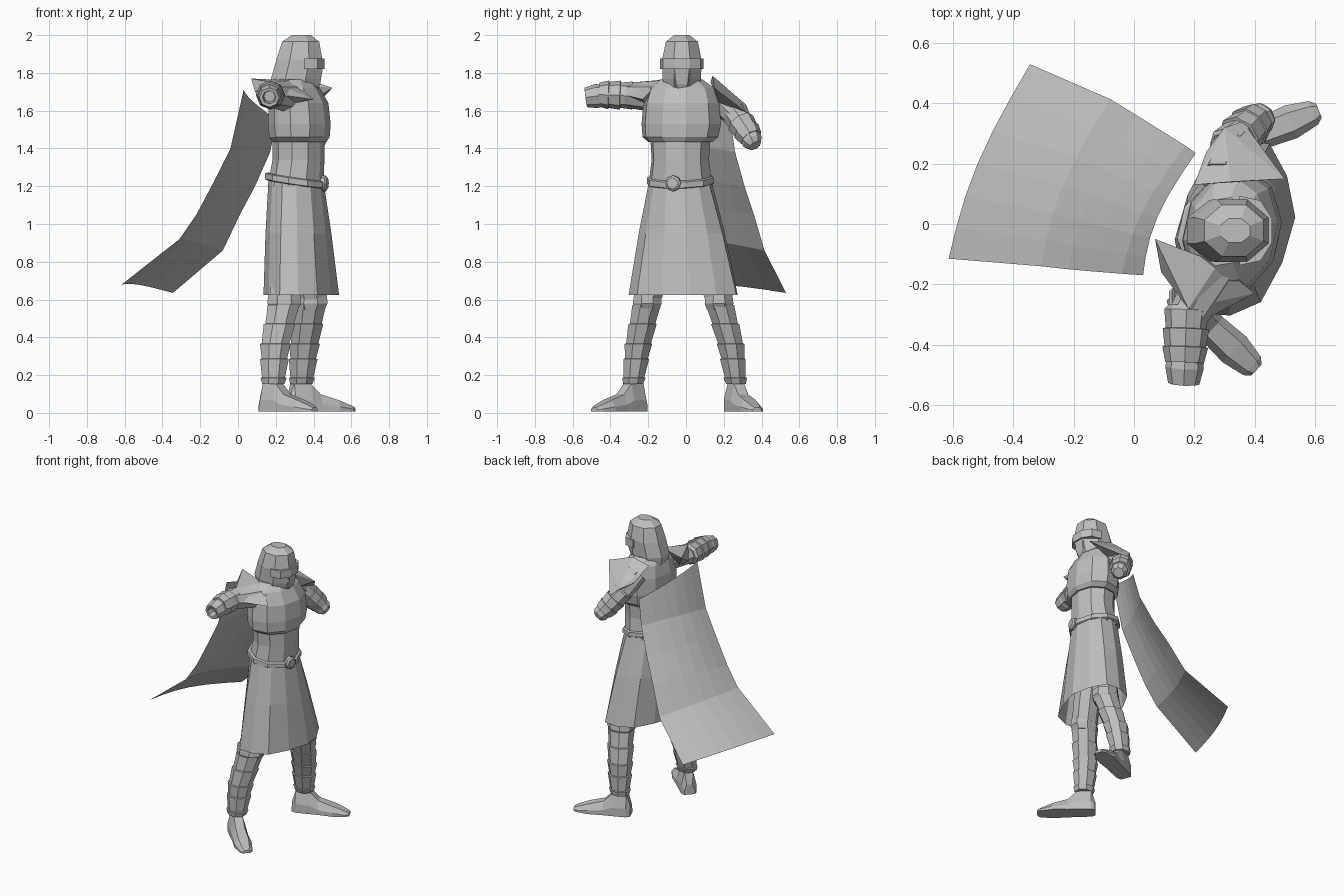
import bpy, bmesh
from math import cos, sin, pi, tau
from mathutils import Vector

if "Cube" in bpy.data.objects:
    bpy.data.objects.remove(bpy.data.objects["Cube"])

GREY = (0.52, 0.52, 0.52, 1)
stone = bpy.data.materials.new("plain grey")
stone.use_nodes = True
stone.diffuse_color = GREY
stone.node_tree.nodes["Principled BSDF"].inputs["Base Color"].default_value = GREY
TWIST = -0.22      # the body is turned a little towards its right


def finish(name, bm):
    bmesh.ops.recalc_face_normals(bm, faces=bm.faces)
    mesh = bpy.data.meshes.new(name)
    bm.to_mesh(mesh)
    bm.free()
    mesh.materials.append(stone)
    obj = bpy.data.objects.new(name, mesh)
    bpy.context.collection.objects.link(obj)
    return obj


def skin(name, rings, closed=True, caps=True):
    """Join a row of equal point rings into a flat-faced surface."""
    bm = bmesh.new()
    rows = [[bm.verts.new(p) for p in ring] for ring in rings]
    n = len(rows[0])
    for a, b in zip(rows, rows[1:]):
        for i in range(n if closed else n - 1):
            j = (i + 1) % n
            bm.faces.new((a[i], a[j], b[j], b[i]))
    if closed and caps:
        bm.faces.new(rows[0])
        bm.faces.new(rows[-1])
    return finish(name, bm)


def hull(name, points):
    bm = bmesh.new()
    for p in points:
        bm.verts.new(p)
    bmesh.ops.convex_hull(bm, input=bm.verts)
    return finish(name, bm)


def stack(name, rings, n=10, yaw=0.0, slope=0.0, fold=0.0, caps=True):
    """Level ellipses given as (x, y, z, depth radius, width radius)."""
    out = []
    for k, (x, y, z, rx, ry) in enumerate(rings):
        ring = []
        for i in range(n):
            a = tau * (i + 0.5) / n
            r = (1 - fold * k * (i % 2)) / cos(pi / n)
            u, v = rx * cos(a) * r, ry * sin(a) * r
            ring.append((x + u * cos(yaw) - v * sin(yaw),
                         y + u * sin(yaw) + v * cos(yaw), z - slope * u))
        out.append(ring)
    return skin(name, out, caps=caps)


def limb(name, start, end, profile, n=8):
    """Turned shape along a line; profile holds (fraction, radius)."""
    a, b = Vector(start), Vector(end)
    turn = (b - a).to_track_quat('Z', 'Y')
    rings = []
    for t, r in profile:
        rings.append([a.lerp(b, t) + turn @ Vector((r * cos(tau * i / n), r * sin(tau * i / n), 0))
                      for i in range(n)])
    return skin(name, rings)


# Torso
stack("abdomen", [(.305, -.03, 1.20, .14, .165), (.32, -.03, 1.34, .13, .148),
                  (.32, -.03, 1.46, .13, .155)], yaw=TWIST)
stack("breastplate", [(.325, -.03, 1.435, .135, .165), (.325, -.03, 1.46, .15, .195),
                      (.325, -.025, 1.53, .155, .205), (.32, -.025, 1.64, .148, .195),
                      (.305, -.025, 1.72, .12, .17), (.295, -.025, 1.765, .09, .11)], yaw=TWIST)
stack("belt", [(.307, -.03, 1.21, .147, .165), (.307, -.03, 1.215, .155, .173),
               (.307, -.03, 1.245, .155, .172), (.307, -.03, 1.25, .145, .163)],
      yaw=TWIST, slope=.15)
front = Vector((cos(TWIST), sin(TWIST), 0))
hub = Vector((.445, -.065, 1.215))
limb("buckle", hub, hub + front * .03, [(0, .042), (.7, .042), (1, .03)])

# Long skirt with shallow folds
stack("skirt", [(.307, -.03, 1.225, .14, .162), (.32, -.022, .95, .165, .23),
                (.335, -.015, .625, .187, .30)], n=12, yaw=TWIST, fold=.025, caps=False)

# Helmet
HY = -.022
stack("helmet", [(.30, HY, 1.715, .115, .095), (.305, HY, 1.77, .13, .102),
                 (.325, HY, 1.87, .122, .104), (.332, HY, 1.965, .098, .085),
                 (.335, HY, 2.0, .05, .04)], n=8)
stack("neck", [(.30, HY, 1.66, .08, .08), (.30, HY, 1.75, .08, .08)], n=8)
mirror = (-1, 1)
hull("jaw", [(x, HY + s * w, z) for s in mirror for x, w, z in
             ((.45, .04, 1.83), (.435, .03, 1.74), (.41, .01, 1.685),
              (.34, .10, 1.83), (.33, .095, 1.73), (.30, .04, 1.70))])
hull("visor", [(x, HY + s * w, z) for s in mirror for z in (1.82, 1.875)
               for x, w in ((.35, .115), (.42, .10), (.458, .04))])

# Shoulder plates with pointed tips
hull("left_shoulder_plate", [(.20, .13, 1.75), (.50, .15, 1.72), (.32, .14, 1.785),
                             (.30, .32, 1.63), (.36, .34, 1.575), (.24, .24, 1.66), (.33, .18, 1.62)])
hull("right_shoulder_plate", [(.07, -.05, 1.77), (.09, -.16, 1.70), (.40, -.23, 1.66),
                              (.25, -.31, 1.68), (.18, -.28, 1.75), (.28, -.13, 1.76), (.20, -.20, 1.62)])

# Arms with banded gauntlets
limb("left_upper_arm", (.29, .15, 1.68), (.325, .275, 1.56), [(0, .075), (1, .062)])
limb("left_gauntlet", (.31, .25, 1.595), (.405, .345, 1.455),
     [(0, .06), (.05, .072), (.4, .066), (.41, .076), (.72, .068), (.73, .074), (1, .062)])
limb("left_fist", (.40, .335, 1.465), (.435, .365, 1.415), [(0, .055), (.6, .055), (1, .035)])
limb("right_upper_arm", (.27, -.15, 1.67), (.175, -.31, 1.68), [(0, .08), (1, .065)])
limb("right_gauntlet", (.175, -.27, 1.68), (.168, -.46, 1.685),
     [(0, .06), (.08, .074), (.4, .067), (.41, .077), (.72, .069), (.73, .076), (1, .064)])
limb("right_fist", (.17, -.43, 1.683), (.165, -.53, 1.67),
     [(0, .056), (.45, .064), (1, .052), (.98, .036), (.55, .03)])


# Legs and shoes
def shoe(name, ankle, angle):
    along = Vector((cos(angle), sin(angle), 0))
    side = Vector((-sin(angle), cos(angle), 0))
    rings = []
    for d, w, h in ((-.075, .035, .07), (-.05, .05, .15), (.045, .052, .145),
                    (.10, .052, .09), (.20, .058, .06), (.28, .042, .03), (.30, .025, .02)):
        outline = ((-1, 0), (-1, .4), (-.55, 1), (.55, 1), (1, .4), (1, 0))
        rings.append([Vector(ankle) + along * d + side * w * s + Vector((0, 0, h * t + .008))
                      for s, t in outline])
    skin(name, rings)


def leg(side, hip, knee, shin, ankle, toes):
    stack(side + "_thigh", [(*hip, .85, .085, .08), (*knee, .60, .08, .074)], n=8)
    stack(side + "_knee", [(*knee, .545, .07, .064), (*knee, .58, .09, .076),
                           (*knee, .63, .084, .07)], n=8)
    rings = []
    levels = (.15, .185, .285, .365, .47, .57)
    low, mid, high = (Vector((*p, 0)) for p in (ankle, shin, knee))

    def centre(z):
        return low.lerp(mid, (z - .15) / .2) if z < .35 else mid.lerp(high, (z - .35) / .24)
    for k, (z0, z1) in enumerate(zip(levels, levels[1:])):
        for z, grow in ((z0 + .003, 0), (z1, .008)):
            c = centre(z)
            r = .055 + .016 * min(1, (z - .15) / .25) + grow
            rings.append((c.x, c.y, z, r * 1.06, r * .95))
    stack(side + "_greave", rings, n=8)
    shoe(side + "_shoe", (*ankle, 0), toes)


leg("right", (.28, -.12), (.245, -.205), (.195, -.255), (.187, -.28), -.75)
leg("left", (.34, .10), (.385, .175), (.35, .24), (.335, .265), .38)

# Cape blown out behind, spanned between its two side edges
right_edge = [(.03, -.17, 1.71), (-.04, -.165, 1.40), (-.13, -.158, 1.22),
              (-.22, -.15, 1.05), (-.31, -.14, .92), (-.615, -.115, .68)]
left_edge = [(.205, .235, 1.55), (.17, .26, 1.38), (.09, .31, 1.20),
             (.01, .36, 1.05), (-.08, .415, .86), (-.345, .53, .635)]
cape = []
for a, b in zip(right_edge, left_edge):
    row = []
    for i in range(7):
        t = i / 6
        p = Vector(a).lerp(Vector(b), t)
        row.append(p + Vector((-.04, -.01, .02)) * sin(pi * t))
    cape.append(row)
skin("cape", cape, closed=False)
